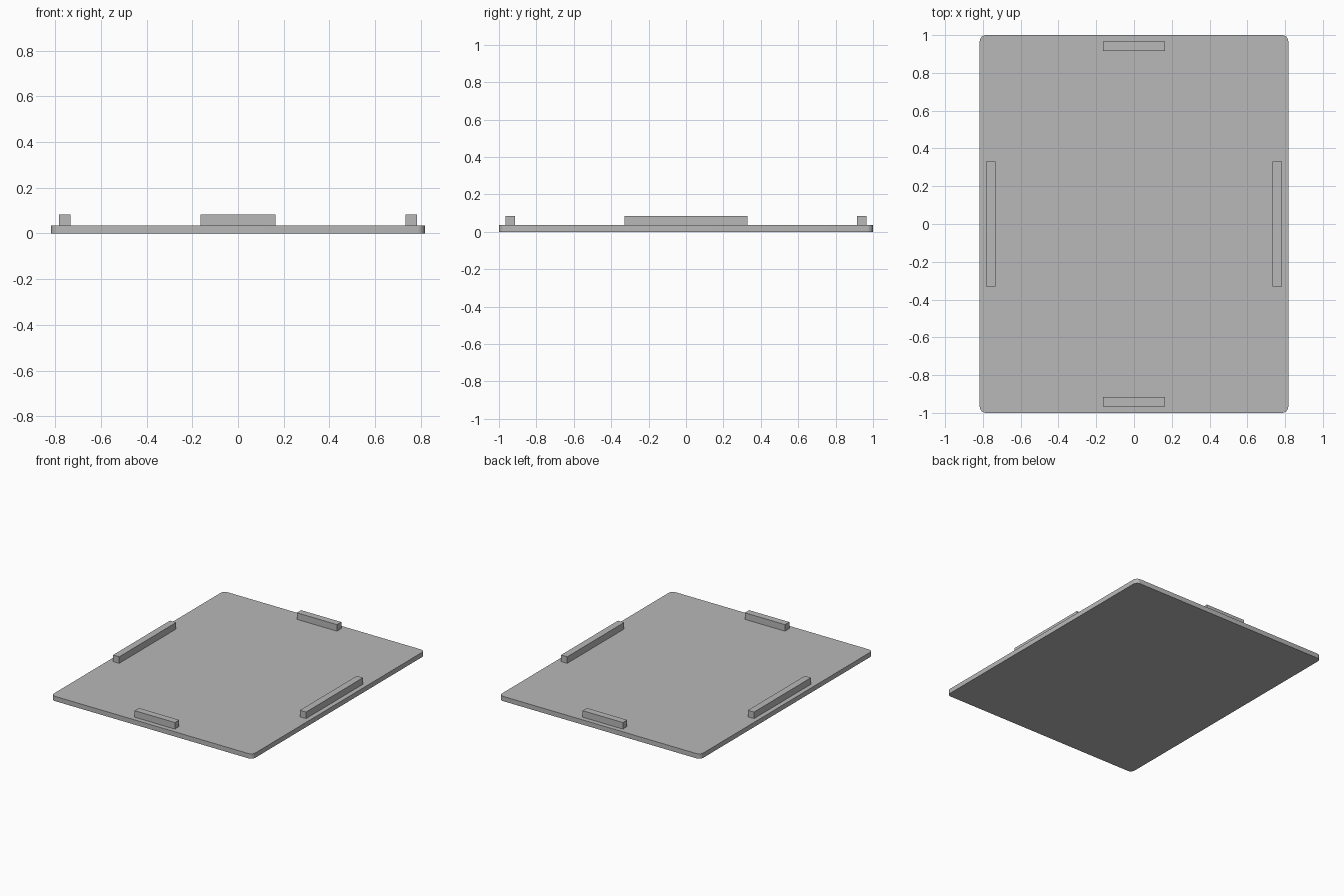
import bpy
import bmesh

cube = bpy.data.objects.get("Cube")
if cube:
    bpy.data.objects.remove(cube, do_unlink=True)

GREY = (0.48, 0.48, 0.48, 1)
grey = bpy.data.materials.new("plain grey")
grey.use_nodes = True
grey.diffuse_color = GREY
grey.node_tree.nodes["Principled BSDF"].inputs["Base Color"].default_value = GREY

PLATE_TOP = 0.035
RIB_TOP = 0.083


def block(name, low, high, corner=0):
    """Box between two corners, with optionally rounded vertical edges."""
    bm = bmesh.new()
    bmesh.ops.create_cube(bm, size=1)
    for v in bm.verts:
        v.co = [b if c > 0 else a for c, a, b in zip(v.co, low, high)]
    if corner:
        upright = [e for e in bm.edges
                   if abs(e.verts[0].co.z - e.verts[1].co.z) > 0.001]
        bmesh.ops.bevel(bm, geom=upright, offset=corner, segments=6,
                        profile=0.5, affect='EDGES')
    mesh = bpy.data.meshes.new(name)
    bm.to_mesh(mesh)
    bm.free()
    mesh.materials.append(grey)
    obj = bpy.data.objects.new(name, mesh)
    bpy.context.collection.objects.link(obj)
    return obj


# Flat lid plate with rounded corners
plate = block("lid_plate", (-0.817, -1, 0), (0.817, 1, PLATE_TOP), corner=0.033)
bpy.context.view_layer.objects.active = plate
plate.select_set(True)
bpy.ops.object.shade_smooth_by_angle()

# Locating ribs: long pair on the sides, short pair at the ends
for side, end, sign in (("left", "back", 1), ("right", "front", -1)):
    x, y = sign * 0.758, sign * 0.94
    block(side + "_rib", (x - 0.025, -0.33, PLATE_TOP), (x + 0.025, 0.33, RIB_TOP))
    block(end + "_rib", (-0.163, y - 0.025, PLATE_TOP), (0.163, y + 0.025, RIB_TOP))
